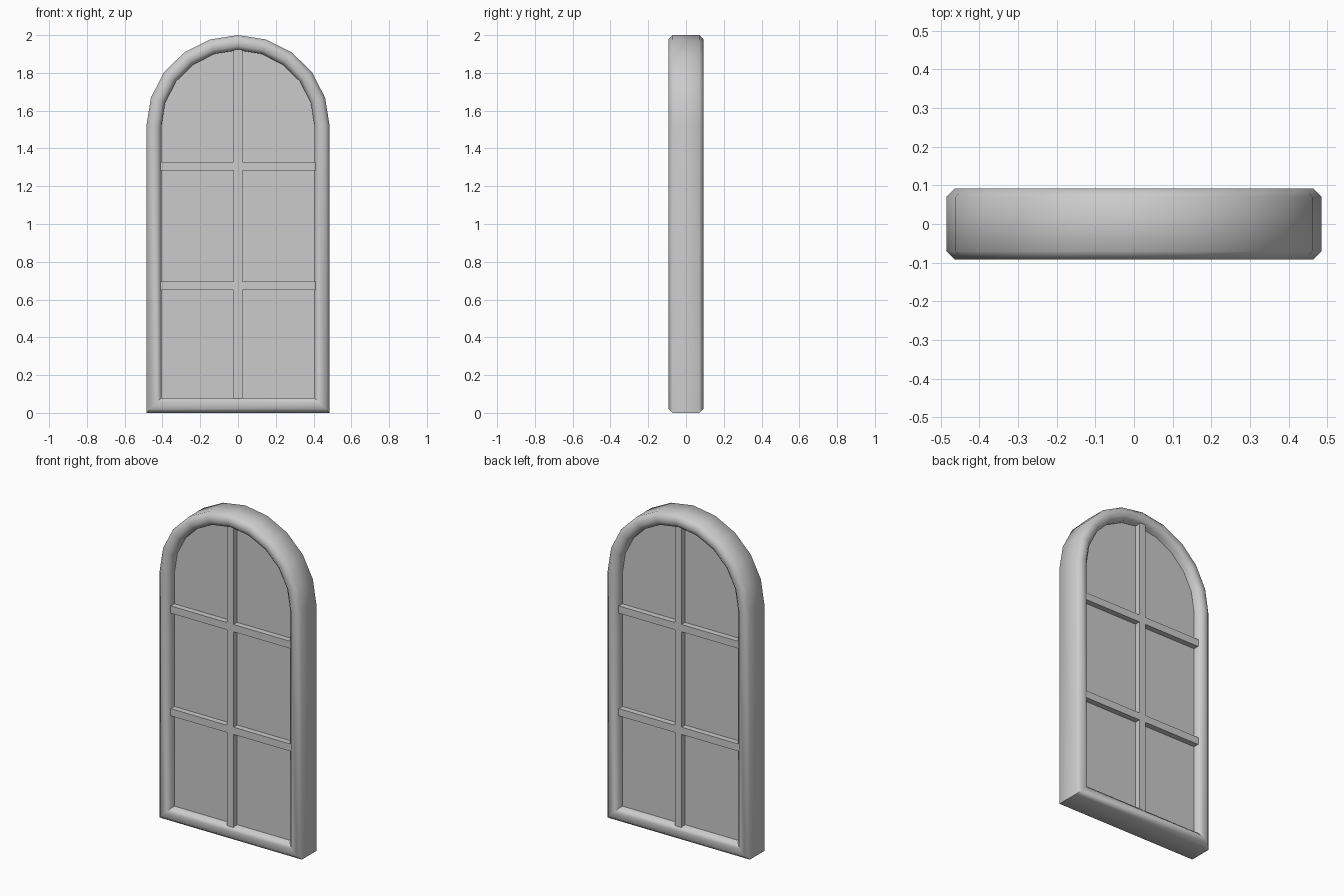
import bpy, bmesh, math

if "Cube" in bpy.data.objects:
    bpy.data.objects.remove(bpy.data.objects["Cube"])

W, TOP, SPRING = 0.485, 2.0, 1.52    # half width, height, start of the arch
FW, FD, CH = 0.08, 0.0925, 0.022     # frame width, half depth, chamfer
SEG = 10                             # arch segments


def outline(d):
    """Arched window outline moved inward by d, as (x, z) points."""
    pts = [(-(W - d), d), (W - d, d)]
    for i in range(SEG + 1):
        a = math.pi * i / SEG
        pts.append(((W - d) * math.cos(a), SPRING + (TOP - SPRING - d) * math.sin(a)))
    return pts


def make_object(name, bm):
    bmesh.ops.recalc_face_normals(bm, faces=bm.faces[:])
    me = bpy.data.meshes.new(name)
    bm.to_mesh(me)
    bm.free()
    ob = bpy.data.objects.new(name, me)
    bpy.context.collection.objects.link(ob)
    return ob


def bridge(bm, a, b):
    n = len(a)
    for i in range(n):
        j = (i + 1) % n
        bm.faces.new((a[i], a[j], b[j], b[i]))


def box(name, size, loc):
    bm = bmesh.new()
    bmesh.ops.create_cube(bm, size=1)
    bmesh.ops.scale(bm, vec=size, verts=bm.verts)
    bmesh.ops.translate(bm, vec=loc, verts=bm.verts)
    return make_object(name, bm)


# Frame: chamfered section swept around the arched outline
section = [(0, CH - FD), (CH, -FD), (FW - CH, -FD), (FW, CH - FD),
           (FW, FD - CH), (FW - CH, FD), (CH, FD), (0, FD - CH)]
bm = bmesh.new()
rings = [[bm.verts.new((x, y, z)) for x, z in outline(d)] for d, y in section]
for k in range(len(rings)):
    bridge(bm, rings[k], rings[(k + 1) % len(rings)])
frame = make_object("window_frame", bm)
bpy.context.view_layer.objects.active = frame
frame.select_set(True)
bpy.ops.object.shade_smooth_by_angle(angle=math.radians(50))
frame.select_set(False)

# Glass: arched panel set into the frame
bm = bmesh.new()
front, back = [[bm.verts.new((x, y, z)) for x, z in outline(FW - 0.01)]
               for y in (-0.04, 0.04)]
bm.faces.new(front)
bm.faces.new(back)
bridge(bm, front, back)
make_object("glass_panel", bm)

# Glazing bars: one upright and two crossbars merged into one lattice
BAR, DEPTH = 0.045, 0.15
upright = box("glazing_bars", (BAR, DEPTH, 1.88), (0, 0, 1.0))
for i, z in enumerate((0.672, 1.305)):
    cross = box(f"crossbar_cutter_{i}", (0.86, DEPTH, BAR), (0, 0, z))
    cross.hide_render = True
    cross.hide_set(True)
    mod = upright.modifiers.new("merge_crossbar", 'BOOLEAN')
    mod.operation, mod.solver, mod.object = 'UNION', 'EXACT', cross
